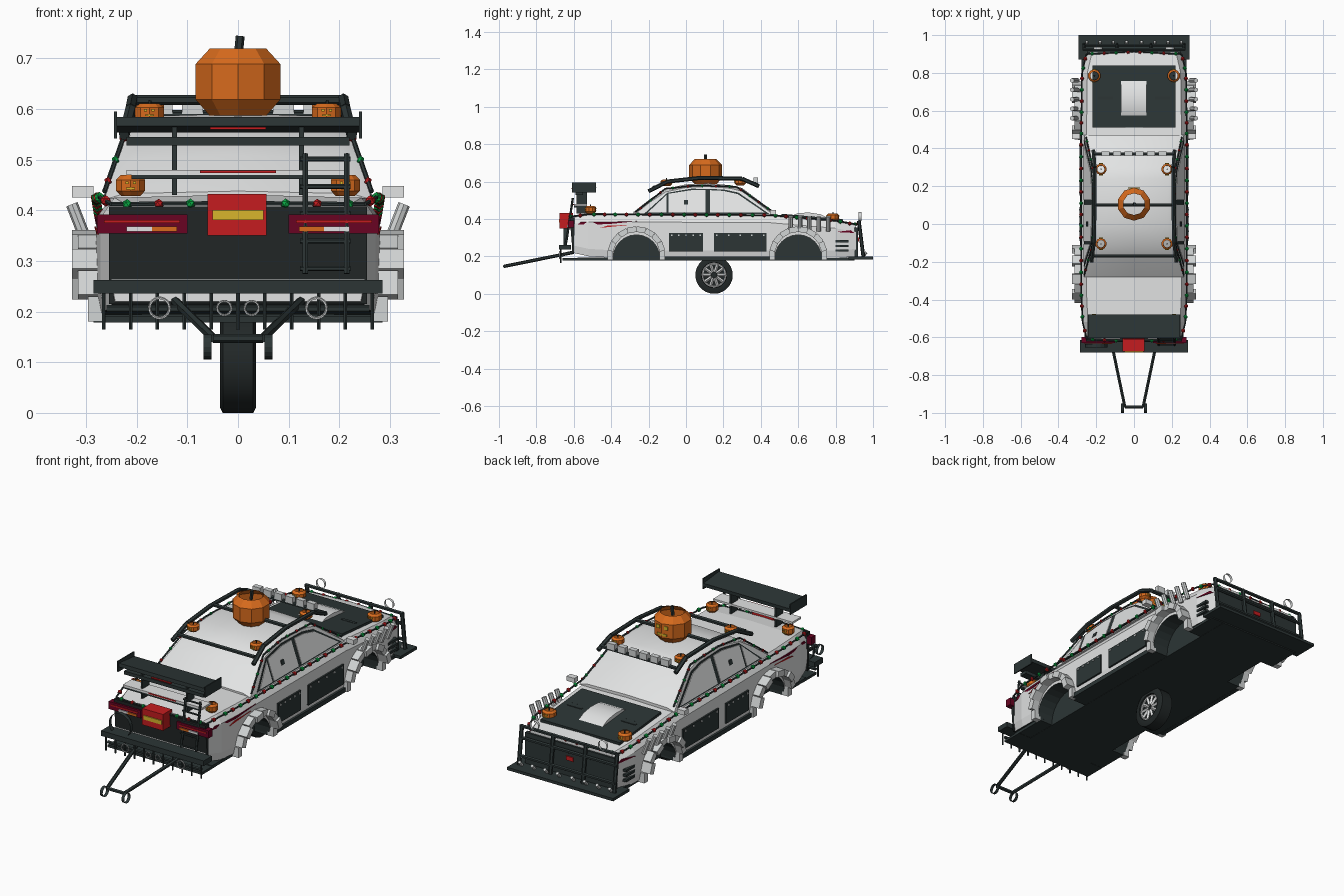
import bpy, bmesh, math
from mathutils import Matrix, Vector

cube = bpy.data.objects.get("Cube")
if cube:
    bpy.data.objects.remove(cube, do_unlink=True)


def material(name, r, g, b):
    m = bpy.data.materials.new(name)
    m.use_nodes = True
    m.diffuse_color = (r, g, b, 1)
    m.node_tree.nodes["Principled BSDF"].inputs["Base Color"].default_value = (r, g, b, 1)
    return m


WHITE = material("body white", .76, .77, .77)
GREY = material("pale grey", .64, .66, .66)
DARK = material("dark metal", .025, .036, .036)
TYRE = material("tyre black", .016, .021, .021)
ORANGE = material("pumpkin orange", .68, .145, .012)
RED = material("red", .56, .012, .014)
MAROON = material("lamp maroon", .14, .001, .016)
YELLOW = material("yellow", .68, .46, .025)
GREEN = material("green", .003, .42, .06)


# ---- helpers ----
def finish(bm, name, *mats, mirror=False, smooth=False):
    if mirror:
        d = bmesh.ops.duplicate(bm, geom=bm.verts[:] + bm.edges[:] + bm.faces[:])["geom"]
        bmesh.ops.scale(bm, vec=(-1, 1, 1), verts=[g for g in d if isinstance(g, bmesh.types.BMVert)])
    bmesh.ops.recalc_face_normals(bm, faces=bm.faces)
    me = bpy.data.meshes.new(name)
    bm.to_mesh(me)
    bm.free()
    for m in mats:
        me.materials.append(m)
    ob = bpy.data.objects.new(name, me)
    bpy.context.collection.objects.link(ob)
    if smooth:
        bpy.ops.object.select_all(action='DESELECT')
        ob.select_set(True)
        bpy.context.view_layer.objects.active = ob
        bpy.ops.object.shade_smooth_by_angle(angle=math.radians(30))
    return ob


def box(bm, x, y, z, tilt=0):
    """Box from three (low, high) ranges, tilted about x."""
    c = [sum(r) / 2 for r in (x, y, z)]
    s = [r[1] - r[0] for r in (x, y, z)]
    bmesh.ops.create_cube(bm, size=1, matrix=Matrix.Translation(c) @ Matrix.Rotation(tilt, 4, 'X') @ Matrix.Diagonal((*s, 1)))


def rod(bm, pts, r, n=6):
    for a, b in zip(pts, pts[1:]):
        a, b = Vector(a), Vector(b)
        rot = (b - a).to_track_quat('Z', 'Y').to_matrix().to_4x4()
        bmesh.ops.create_cone(bm, cap_ends=True, segments=n, radius1=r, radius2=r,
                              depth=(b - a).length, matrix=Matrix.Translation((a + b) / 2) @ rot)


def loft(bm, rings, cap=True):
    vs = [[bm.verts.new(p) for p in ring] for ring in rings]
    n = len(vs[0])
    for a, b in zip(vs, vs[1:]):
        for i in range(n):
            bm.faces.new((a[i], a[(i + 1) % n], b[(i + 1) % n], b[i]))
    if cap:
        bm.faces.new(vs[0])
        bm.faces.new(vs[-1])


def circle(c, R, axis, n=16):
    turns = [(R * math.cos(i * math.tau / n), R * math.sin(i * math.tau / n)) for i in range(n)]
    return [Vector(c) + Vector((0, u, v) if axis == 'X' else (u, 0, v)) for u, v in turns]


def ring(bm, c, R, r, axis, n=16):
    pts = circle(c, R, axis, n)
    rod(bm, pts + pts[:1], r, 5)


def band(bm, c, R, width, axis):
    """Thin open hoop."""
    d = Vector((width / 2, 0, 0) if axis == 'X' else (0, width / 2, 0))
    loft(bm, [circle(Vector(c) + s * d, R, axis) for s in (-1, 1)], cap=False)


def plate(bm, poly, xof, lift, t=.004):
    """Thin side panel: a (y, z) outline laid on the surface x = xof(y, z)."""
    loft(bm, [[(xof(y, z) + lift + d, y, z) for y, z in poly] for d in (-t, 0)])


def one(name, mat, fn, *args, mirror=False, **kw):
    bm = bmesh.new()
    fn(bm, *args, **kw)
    return finish(bm, name, mat, mirror=mirror)


# ---- body shell: y, half width, underside, top ----
STATIONS = [(-.61, .25, .22, .412), (-.52, .272, .2, .425), (-.35, .28, .19, .424),
            (.45, .28, .19, .42), (.8, .275, .19, .39), (.91, .25, .2, .37)]


def station(y):
    for a, b in zip(STATIONS, STATIONS[1:]):
        if y <= b[0]:
            t = (y - a[0]) / (b[0] - a[0])
            return [p + (q - p) * t for p, q in zip(a, b)]
    return STATIONS[-1]


def side(y, z):
    return station(y)[1]


def cabin_side(y, z):
    return .265 - .35 * (z - .42)


def mirrored(half):
    return half + [(-x, y, z) for x, y, z in reversed(half) if x > 0]


ARCHES, ARCH_Z = (-.265, .6), .19
bm = bmesh.new()
loft(bm, [mirrored([(w * .97, y, lo), (w, y, lo + .04), (w, y, hi - .04), (w - .028, y, hi), (0, y, hi + .006)])
          for y, w, lo, hi in STATIONS])
body = finish(bm, "body", WHITE, DARK)
bm = bmesh.new()
for y in ARCHES:
    rod(bm, [(.19, y, ARCH_Z), (.4, y, ARCH_Z)], .125, 24)
cutter = finish(bm, "arch_cutter", DARK, mirror=True)
cutter.hide_render = True
cut = body.modifiers.new("arches", 'BOOLEAN')
cut.operation, cut.object, cut.solver = 'DIFFERENCE', cutter, 'EXACT'
dg = bpy.context.evaluated_depsgraph_get()
cut_mesh = bpy.data.meshes.new_from_object(body.evaluated_get(dg))
body.modifiers.clear()
body.data = cut_mesh
bpy.data.objects.remove(cutter, do_unlink=True)
for p in body.data.polygons:
    in_arch = any(math.hypot(p.center.y - y, p.center.z - ARCH_Z) < .127 for y in ARCHES) and abs(p.center.x) < .27
    p.material_index = int(in_arch or p.normal.z < -.7)

# ---- cabin ----
bm = bmesh.new()
loft(bm, [mirrored([(.265, y, .42), (cabin_side(y, z - .012), y, z - .012), (cabin_side(y, z) * .86, y, z), (0, y, z + .005)])
          for y, z in ((-.28, .433), (-.19, .503), (-.11, .556), (0, .58), (.12, .586), (.24, .575), (.3, .56), (.47, .433))])
finish(bm, "cabin", WHITE, smooth=True)
one("window_surround", DARK, plate, [(-.225, .427), (-.1, .54), (.03, .562), (.2, .558), (.28, .541), (.445, .427)],
    cabin_side, .003, mirror=True)
bm = bmesh.new()
plate(bm, [(-.205, .434), (-.105, .434), (-.105, .528)], cabin_side, .006)
plate(bm, [(-.093, .434), (.103, .434), (.103, .554), (.03, .554), (-.093, .535)], cabin_side, .006)
plate(bm, [(.127, .434), (.422, .434), (.276, .533), (.2, .55), (.127, .554)], cabin_side, .006)
finish(bm, "side_windows", WHITE, mirror=True)
one("window_port", DARK, plate, [(-.012, .478), (.012, .478), (.012, .5), (-.012, .5)], cabin_side, .009, mirror=True)

# ---- armour on the sides ----
bm, rivets = bmesh.new(), bmesh.new()
for a, b in ((-.09, .09), (.15, .43)):
    box(bm, (.275, .288), (a, b), (.225, .325))
    for k in range(5):
        y = a + .015 + (b - a - .03) * k / 4
        box(rivets, (.287, .291), (y - .004, y + .004), (.31, .318))
box(bm, (.262, .285), (-.12, .45), (.178, .2))
for z in (.225, .25, .275):
    box(bm, (.255, .278), (.8, .87), (z, z + .012))
finish(bm, "door_armour", DARK, mirror=True)
finish(rivets, "rivets", GREY, mirror=True)
bm = bmesh.new()
for y in ARCHES:
    for i in range(10):
        a = math.pi * i / 9
        out = .296 if i in (0, 9) else .328 if i % 2 else .316
        place = Matrix.Translation((0, y, ARCH_Z + .015)) @ Matrix.Rotation(a - math.pi / 2, 4, 'X')
        bmesh.ops.create_cube(bm, size=1, matrix=place @ Matrix.Translation(((.262 + out) / 2, 0, .139))
                              @ Matrix.Diagonal((out - .262, .05, .03, 1)))
finish(bm, "fender_flares", GREY, mirror=True)
bm = bmesh.new()
for y in (.56, .61, .66, .71, .76):
    rod(bm, [(.298, y, .335), (.328, y, .412)], .012, 8)
finish(bm, "exhaust_stacks", GREY, mirror=True)
one("mirrors", WHITE, box, (.285, .328), (.45, .48), (.425, .448), mirror=True)
bm = bmesh.new()
plate(bm, [(-.58, .37), (-.42, .372), (-.26, .388), (-.44, .383), (-.56, .385)], side, .004)
plate(bm, [(.8, .33), (.9, .325), (.88, .34)], side, .004)
finish(bm, "side_flashes", MAROON, mirror=True)
one("side_streaks", RED, plate, [(-.46, .352), (-.3, .368), (-.42, .364)], side, .004, mirror=True)

# ---- floor, narrowed between the arches ----
bm = bmesh.new()
box(bm, (-.19, .19), (-.58, .9), (.178, .195))
for a, b in ((-.58, -.39), (-.14, .475), (.725, .9)):
    box(bm, (-.262, .262), (a, b), (.179, .194))
finish(bm, "floor_pan", DARK)

# ---- hood ----
one("hood_panel", DARK, box, (-.22, .22), (.51, .84), (.394, .413), tilt=-.09)
bm = bmesh.new()
loft(bm, [[(x, y, z) for y, z in ((.565, .4), (.565, .418), (.6, .432), (.66, .434), (.72, .425), (.765, .402))]
          for x in (-.068, .066)])
finish(bm, "hood_scoop", WHITE, smooth=True)
bm = bmesh.new()
for s in (-.15, .15):
    for y in (.6, .63, .66):
        box(bm, (s - .04, s + .04), (y, y + .014), (.408, .416))
finish(bm, "hood_vents", DARK)

# ---- ram bumper at the hood end ----
bm = bmesh.new()
box(bm, (-.25, .25), (.9, .92), (.2, .355))
box(bm, (-.295, .295), (.87, 1), (.184, .198))
for z, y in ((.385, .925), (.33, .932), (.245, .945)):
    rod(bm, [(-.27, y, z), (.27, y, z)], .009)
for x in (-.265, -.09, .09, .265):
    rod(bm, [(x, .948, .2), (x, .924, .39)], .01)
finish(bm, "ram_bumper", DARK)
bm = bmesh.new()
band(bm, (.19, .93, .412), .024, .014, 'Y')
for x in (.04, .11, .18, .25):
    rod(bm, [(x, .945, .2), (x, .965, .222)], .008)
finish(bm, "bumper_rings", GREY, mirror=True)
one("grille_badge", RED, box, (-.02, .02), (.918, .926), (.28, .3))

# ---- trunk end, leaning in toward the bottom ----
bm = bmesh.new()
loft(bm, [[(x, y, z) for y, z in ((-.6, .215), (-.595, .408), (-.622, .408), (-.606, .215))] for x in (-.255, .255)])
finish(bm, "trunk_panel", TYRE)
bm = bmesh.new()
box(bm, (-.285, .285), (-.68, -.615), (.236, .262))
box(bm, (-.262, .262), (-.66, -.55), (.178, .19))
rod(bm, [(-.26, -.66, .205), (.26, -.66, .205)], .008)
for i in range(11):
    x = -.265 + i * .053
    rod(bm, [(x, -.67, .165), (x, -.67, .245)], .004)
finish(bm, "rear_bumper", DARK)
bm = bmesh.new()
ring(bm, (.155, -.675, .207), .02, .003, 'Y')
ring(bm, (.027, -.675, .207), .014, .0025, 'Y')
finish(bm, "exhaust_rings", GREY, mirror=True)
one("spare_hoop", DARK, band, (-.2, -.645, .3), .06, .02, 'Y')
one("tail_lights", MAROON, box, (.1, .278), (-.63, -.598), (.354, .392), mirror=True)
one("tail_light_strips", RED, box, (.115, .265), (-.633, -.628), (.375, .381), mirror=True)
one("indicators", ORANGE, box, (.12, .17), (-.635, -.628), (.358, .368), mirror=True)
one("reversing_lamps", WHITE, box, (.17, .22), (-.635, -.628), (.358, .368), mirror=True)
one("red_case", RED, box, (-.06, .056), (-.675, -.605), (.35, .432))
one("yellow_plate", YELLOW, box, (-.05, .05), (-.68, -.674), (.381, .401))
bm = bmesh.new()
for x in (.133, .215):
    rod(bm, [(x, -.64, .275), (x, -.605, .512)], .006)
for k in range(5):
    y, z = -.638 + k * .008, .285 + k * .054
    rod(bm, [(.122, y, z), (.222, y, z)], .005)
finish(bm, "ladder", DARK)

# ---- spoiler ----
bm = bmesh.new()
box(bm, (-.24, .24), (-.605, -.48), (.56, .578), tilt=-.1)
box(bm, (-.22, .22), (-.59, -.55), (.528, .545))
for s in (-1, 1):
    box(bm, (s * .242 - .003, s * .242 + .003), (-.61, -.48), (.542, .595))
    box(bm, (s * .125 - .005, s * .125 + .005), (-.585, -.53), (.43, .57))
box(bm, (-.21, .21), (-.6, -.585), (.462, .47))
finish(bm, "spoiler", DARK)
one("trunk_lip", WHITE, box, (-.22, .22), (-.6, -.53), (.47, .48))
bm = bmesh.new()
box(bm, (-.055, .055), (-.612, -.604), (.56, .565))
box(bm, (-.075, .075), (-.604, -.598), (.474, .479))
finish(bm, "brake_strips", RED)

# ---- tow frame ----
bm = bmesh.new()
rod(bm, [(.125, -.6, .222), (.048, -.97, .147), (0, -.97, .147)], .009)
band(bm, (.06, -.975, .13), .025, .016, 'X')
finish(bm, "tow_frame", DARK, mirror=True)

# ---- wheel under the floor ----
HUB = Vector((0, .15, .1))
profile = [(.022, .066), (.036, .068), (.036, .088), (.03, .1)]
bm = bmesh.new()
loft(bm, [circle(HUB + Vector((x, 0, 0)), r, 'X', 28) for x, r in [(-x, r) for x, r in profile] + profile[::-1]])
finish(bm, "wheel_tyre", TYRE, smooth=True)
bm = bmesh.new()
rim = HUB + Vector((.026, 0, 0))
ring(bm, rim, .062, .005, 'X', 24)
for p in circle(rim, .062, 'X', 10):
    rod(bm, [rim.lerp(p, .25), p], .008, 4)
finish(bm, "wheel_rim", WHITE, mirror=True)

# ---- roof rack and lamps ----
bm = bmesh.new()
rod(bm, [(.225, -.2, .548), (.212, -.1, .6), (.208, .08, .62), (.208, .3, .615), (.215, .39, .575)], .011)
for y, z in ((-.17, .57), (.1, .618), (.37, .588)):
    rod(bm, [(0, y, z), (.212, y, z)], .01)
finish(bm, "roof_rack", DARK, mirror=True)
bm = bmesh.new()
for i in range(6):
    x = -.15 + i * .06
    box(bm, (x - .021, x + .021), (.36, .385), (.59, .622))
finish(bm, "roof_lamps", GREY)


# ---- pumpkins with open tops ----
def pumpkin(name, x, y, z, r, h):
    bm = bmesh.new()
    loft(bm, [[(x + r * f * math.cos((k + .5) * math.tau / 10), y + r * f * math.sin((k + .5) * math.tau / 10), z + h * t)
               for k in range(10)] for f, t in ((.65, 0), (1, .25), (1, .77), (.66, 1))], cap=False)
    finish(bm, name, ORANGE)
    one(name + "_stem", DARK, rod, [(x, y, z + h * .85), (x + r * .05, y, z + h * 1.18)], r * .1)
    bm = bmesh.new()
    d = r * .95
    for lo, hi, a, b in ((-.35, -.15, .57, .7), (.15, .35, .57, .7), (-.3, .3, .32, .4)):
        box(bm, (x + r * lo, x + r * hi), (y + d, y + d + .004), (z + h * a, z + h * b))
        if r < .05:
            box(bm, (x + r * lo, x + r * hi), (y - d - .004, y - d), (z + h * a, z + h * b))
    finish(bm, name + "_face", YELLOW)


pumpkin("roof_pumpkin", 0, .105, .585, .088, .135)
for tag, s in (("left", 1), ("right", -1)):
    pumpkin("front_rack_pumpkin_" + tag, s * .175, .29, .58, .03, .036)
    pumpkin("rear_rack_pumpkin_" + tag, s * .175, -.105, .575, .03, .036)
    pumpkin("hood_pumpkin_" + tag, s * .21, .785, .388, .034, .042)
    pumpkin("trunk_pumpkin_" + tag, s * .212, -.51, .428, .03, .042)

# ---- string lights ----
wire, reds, greens = bmesh.new(), bmesh.new(), bmesh.new()
belt = [(side(y, 0), y, station(y)[3]) for y in (-.61, -.52, -.35, -.1, .2, .45, .62, .8, .9)]
roof = [(.264, -.27, .437), (.22, -.11, .562), (.212, .05, .578), (.214, .27, .572), (.254, .46, .442)]
for path, size in ((belt, .0115), (roof, .008), ([(0, -.624, .414), belt[0]], .01), ([(0, .91, .372), belt[-1]], .01)):
    rod(wire, path, .0045, 5)
    count = 0
    for a, b in zip(path, path[1:]):
        a, b = Vector(a), Vector(b)
        steps = max(1, round((b - a).length / .065))
        for k in range(steps):
            bmesh.ops.create_icosphere((reds, greens)[count % 2], subdivisions=1, radius=size,
                                       matrix=Matrix.Translation(a.lerp(b, (k + .5) / steps)))
            count += 1
finish(wire, "light_wire", DARK, mirror=True)
finish(reds, "red_bulbs", RED, mirror=True)
finish(greens, "green_bulbs", GREEN, mirror=True)
